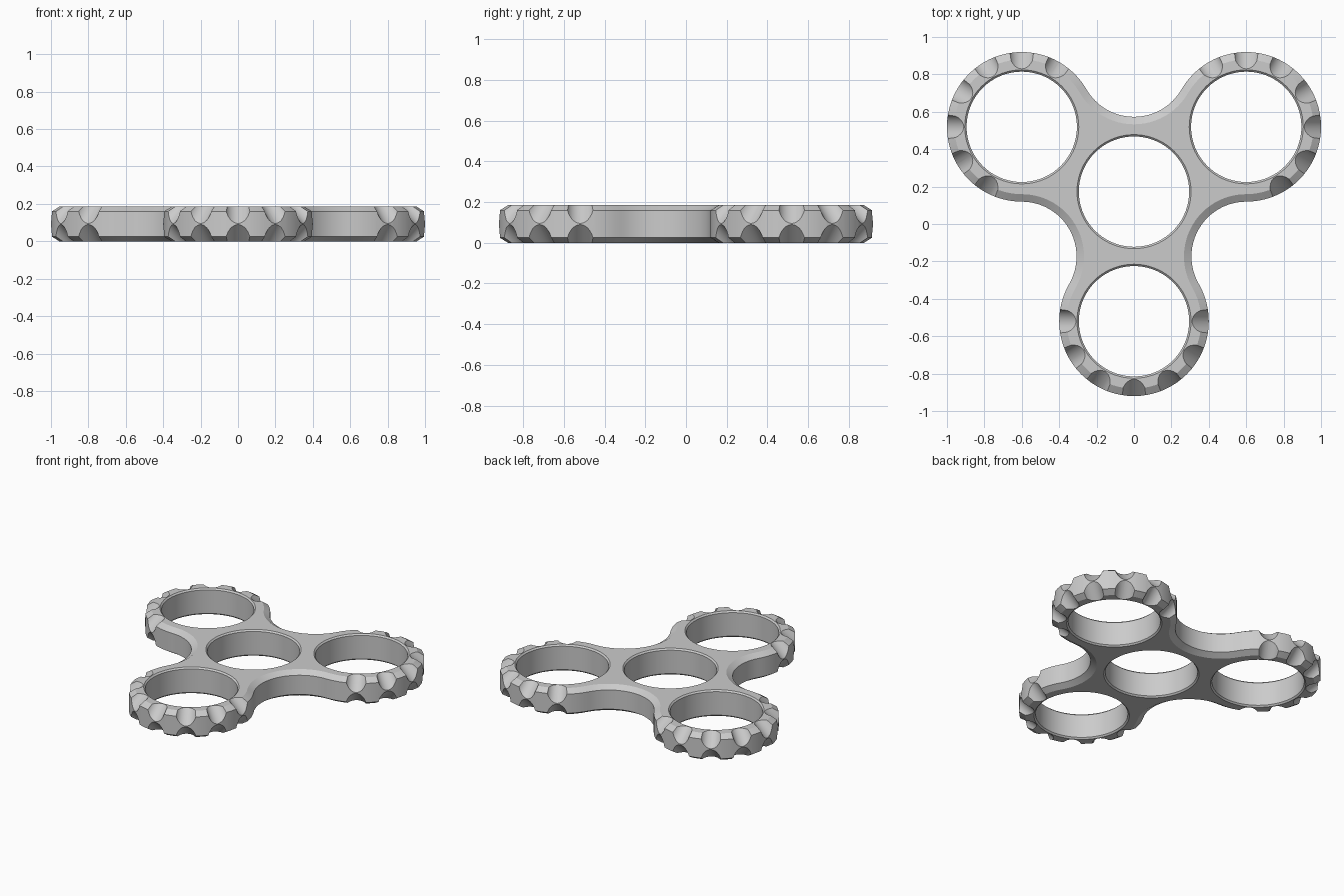
import bpy, bmesh, math
from mathutils import Matrix, Vector

if "Cube" in bpy.data.objects:
    bpy.data.objects.remove(bpy.data.objects["Cube"])

CY = 0.173          # hub centre in y
ARM = 0.693         # hub centre to lobe centre
R_OUT, R_HOLE = 0.40, 0.295
H = 0.185           # thickness
LOBES = [30, 150, 270]


def polar(r, deg, centre=(0, 0)):
    a = math.radians(deg)
    return Vector((centre[0] + r * math.cos(a), centre[1] + r * math.sin(a)))


def outline(inset):
    """Three round lobes joined by tangent concave arcs, moved inward by inset."""
    pts = []
    for a in LOBES:
        lobe, gap = polar(ARM, a, (0, CY)), polar(ARM, a + 60, (0, CY))
        pts += [polar(R_OUT - inset, a - 120 + i * 5, lobe) for i in range(49)]
        pts += [polar(ARM - R_OUT + inset, a - 60 - i * 5, gap) for i in range(1, 24)]
    return pts


def add_stack(bm, rings):
    """Closed solid from (points, z) rings, bottom to top."""
    loops = [[bm.verts.new((p.x, p.y, z)) for p in pts] for pts, z in rings]
    n = len(loops[0])
    for lo, hi in zip(loops, loops[1:]):
        for i in range(n):
            j = (i + 1) % n
            bm.faces.new((lo[i], lo[j], hi[j], hi[i]))
    bm.faces.new(loops[0][::-1])
    bm.faces.new(loops[-1])


def make_object(name, bm):
    bmesh.ops.recalc_face_normals(bm, faces=bm.faces)
    mesh = bpy.data.meshes.new(name)
    bm.to_mesh(mesh)
    bm.free()
    ob = bpy.data.objects.new(name, mesh)
    bpy.context.collection.objects.link(ob)
    return ob


# Body with chamfered outer edges
bm = bmesh.new()
add_stack(bm, [(outline(0.04), 0), (outline(0), 0.025),
               (outline(0), H - 0.025), (outline(0.04), H)])
body = make_object("spinner_body", bm)

# Hub and lobe hole cutter, slightly flared at both rims
bm = bmesh.new()
for c in [Vector((0, CY))] + [polar(ARM, a, (0, CY)) for a in LOBES]:
    rings = [(0.325, -0.02), (R_HOLE, 0.01), (R_HOLE, H - 0.01), (0.325, H + 0.02)]
    add_stack(bm, [([polar(r, i * 5, c) for i in range(72)], z) for r, z in rings])
cutters = [make_object("hole_cutter", bm)]

# Grip notch cutters: slanted cylinders every 30 degrees, above and below
R_NOTCH = 0.068
for side, name in ((1, "top_notch_cutter"), (-1, "bottom_notch_cutter")):
    bm = bmesh.new()
    for a in LOBES:
        c = polar(ARM, a, (0, CY))
        for k in range(-3, 4):
            p = polar(0.31 + R_NOTCH * math.sqrt(2) + 0.04, a + 30 * k, c)
            m = (Matrix.Translation((p.x, p.y, H / 2 + side * (H / 2 - 0.04)))
                 @ Matrix.Rotation(math.radians(a + 30 * k), 4, 'Z')
                 @ Matrix.Rotation(math.radians(-45 * side), 4, 'Y'))
            bmesh.ops.create_cone(bm, cap_ends=True, segments=32, radius1=R_NOTCH,
                                  radius2=R_NOTCH, depth=0.30, matrix=m)
    cutters.append(make_object(name, bm))

# Cut the body
bpy.context.view_layer.objects.active = body
body.select_set(True)
for cutter in cutters:
    mod = body.modifiers.new(cutter.name, 'BOOLEAN')
    mod.operation = 'DIFFERENCE'
    mod.solver = 'EXACT'
    mod.object = cutter
    bpy.ops.object.modifier_apply(modifier=mod.name)
    bpy.data.objects.remove(cutter)

# One grey finish
grey = bpy.data.materials.new("grey")
grey.diffuse_color = (0.6, 0.6, 0.6, 1)
grey.use_nodes = True
grey.node_tree.nodes["Principled BSDF"].inputs["Base Color"].default_value = grey.diffuse_color
body.data.materials.clear()
body.data.materials.append(grey)
bpy.ops.object.shade_smooth_by_angle(angle=math.radians(30))
